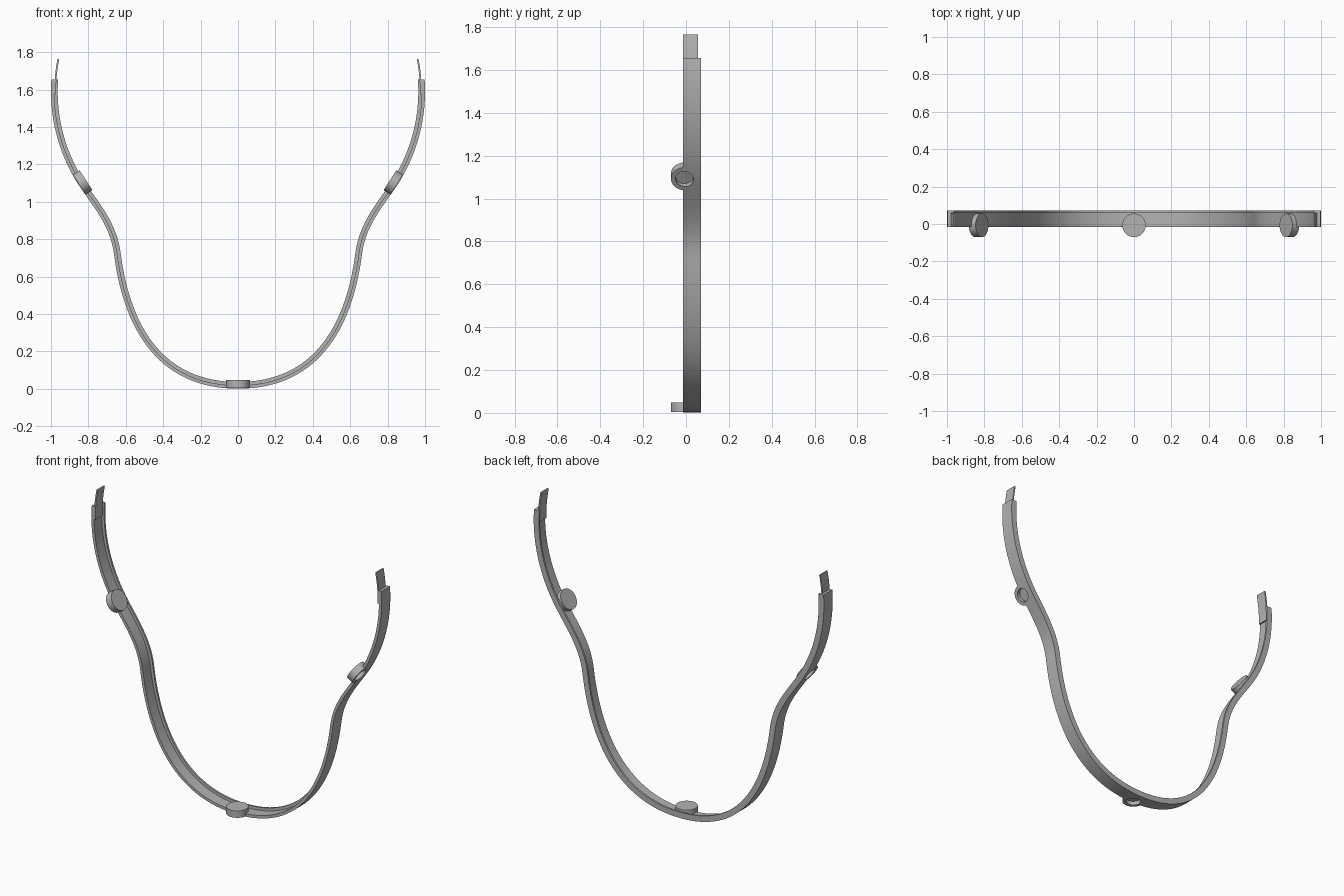
import bpy, bmesh, math
from mathutils import Vector, Matrix
from mathutils.geometry import interpolate_bezier

cube = bpy.data.objects.get("Cube")
if cube:
    bpy.data.objects.remove(cube)

grey = bpy.data.materials.new("plain grey")
grey.use_nodes = True
colour = (0.45, 0.45, 0.45, 1)
grey.diffuse_color = colour
grey.node_tree.nodes["Principled BSDF"].inputs["Base Color"].default_value = colour

FRONT, LIP, BACK = -.015, .059, .071   # depth of the band and its rear lip
ARC_CENTRE, ARC_RADIUS = Vector((.082, 1.59)), .9   # upper part of each arm


def bezier(*points):
    """Cubic curve in the x-z plane from knot, handle, handle, knot."""
    flat = [Vector((x, z, 0)) for x, z in points]
    return [p.to_2d() for p in interpolate_bezier(*flat, 33)]


def arc(start, end, steps):
    """Part of the circle followed by the upper arm, angles in degrees."""
    angles = [math.radians(start + (end - start) * i / steps)
              for i in range(steps + 1)]
    return [ARC_CENTRE + ARC_RADIUS * Vector((math.cos(a), math.sin(a)))
            for a in angles]


def mirror(points):
    return [Vector((-p.x, p.y)) for p in reversed(points)]


def frames(points):
    """Pair each point with its inward normal."""
    last = len(points) - 1
    result = []
    for i, p in enumerate(points):
        along = (points[min(i + 1, last)] - points[max(i - 1, 0)]).normalized()
        result.append((p, Vector((-along.y, along.x))))
    return result


def finish(name, bm):
    bmesh.ops.recalc_face_normals(bm, faces=bm.faces)
    mesh = bpy.data.meshes.new(name)
    bm.to_mesh(mesh)
    bm.free()
    mesh.materials.append(grey)
    obj = bpy.data.objects.new(name, mesh)
    bpy.context.collection.objects.link(obj)
    return obj


def smooth(obj):
    bpy.ops.object.select_all(action='DESELECT')
    obj.select_set(True)
    bpy.context.view_layer.objects.active = obj
    bpy.ops.object.shade_smooth_by_angle(angle=math.radians(30))


def sweep(name, path, profile):
    """Carry an (inward offset, y) profile along the path and cap its ends."""
    bm = bmesh.new()
    rings = []
    for p, n in path:
        spots = [(p + n * off, y) for off, y in profile]
        rings.append([bm.verts.new((q.x, y, q.y)) for q, y in spots])
    count = len(profile)
    for a, b in zip(rings, rings[1:]):
        for i in range(count):
            j = (i + 1) % count
            bm.faces.new((a[i], a[j], b[j], b[i]))
    bm.faces.new(rings[0])
    bm.faces.new(rings[-1])
    return finish(name, bm)


def lathe(name, outline, place, sides=48):
    """Turn a (radius, height) outline about its axis, then place it."""
    bm = bmesh.new()
    verts = [bm.verts.new((r, 0, h)) for r, h in outline]
    edges = [bm.edges.new(pair) for pair in zip(verts, verts[1:])]
    bmesh.ops.spin(bm, geom=verts + edges, axis=(0, 0, 1), cent=(0, 0, 0),
                   angle=math.tau, steps=sides)
    bmesh.ops.remove_doubles(bm, verts=bm.verts, dist=1e-5)
    bm.transform(place)
    return finish(name, bm)


# Centre line of the left half: round bottom, S-bend, then the upper arc
bottom = bezier((0, .019), (.40, .019), (.59, .305), (.645, .72))
bend = bezier((.645, .72), (.664, .875), (.747, .967), (.837, 1.1))
upper = arc(-33, 4.1, 28)
half = bottom + bend[1:] + upper[1:]
line = frames(mirror(half)[:-1] + half)

# Band: outer plate with an inward lip along its rear edge
band = sweep("band", line, [(-.018, FRONT), (0, FRONT), (0, LIP), (.018, LIP),
                            (.018, BACK), (-.018, BACK)])

# Tongues: thin strips lying on the plate and reaching past both ends
tongue = arc(-1, 11.2, 10)
for side, points in (("left", tongue), ("right", mirror(tongue))):
    smooth(sweep(side + "_tongue", frames(points),
                 [(0, FRONT), (.009, FRONT), (.009, .055), (0, .055)]))

# Cups: round, closed on the inside of the band and hollow on the outside
cup_outline = [(0, .029), (.063, .029), (.063, -.014), (.042, -.014),
               (.042, .01), (0, .01)]
hole_outline = [(0, .018), (.042, .018), (.042, -.06), (0, -.06)]
centre = len(half) - 1
reach = len(bottom) + len(bend) - 2
for side, index in (("bottom", centre), ("left", centre + reach),
                    ("right", centre - reach)):
    p, n = line[index]
    turn = Vector((0, 0, 1)).rotation_difference(Vector((n.x, 0, n.y)))
    place = Matrix.Translation((p.x, -.007, p.y)) @ turn.to_matrix().to_4x4()
    smooth(lathe(side + "_cup", cup_outline, place))
    # Open the band over the hollow of the cup
    cutter = lathe(side + "_hole_cutter", hole_outline, place)
    cutter.hide_render = True
    cut = band.modifiers.new("hole", 'BOOLEAN')
    cut.operation = 'DIFFERENCE'
    cut.solver = 'EXACT'
    cut.object = cutter
    bpy.context.view_layer.objects.active = band
    bpy.ops.object.modifier_apply(modifier=cut.name)
    bpy.data.objects.remove(cutter)
smooth(band)
